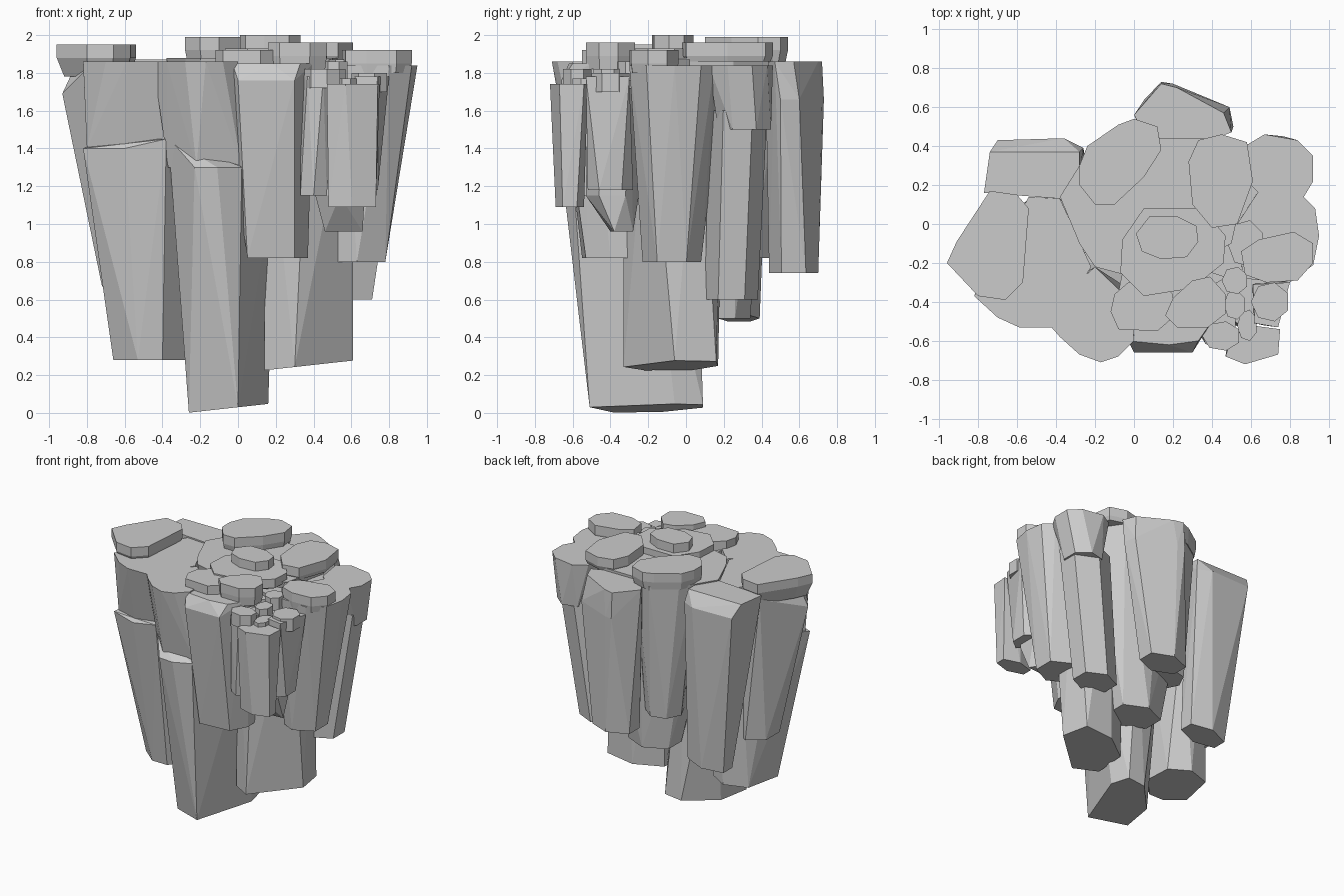
import bpy, bmesh
from math import cos, sin, pi


def hull(name, pts):
    """Faceted rock: convex hull around a few rings of points."""
    bm = bmesh.new()
    for p in pts:
        bm.verts.new(p)
    res = bmesh.ops.convex_hull(bm, input=bm.verts[:])
    junk = {g for g in res["geom_interior"] + res["geom_unused"] if isinstance(g, bmesh.types.BMVert)}
    bmesh.ops.delete(bm, geom=list(junk), context='VERTS')
    bmesh.ops.dissolve_limit(bm, angle_limit=0.03, verts=bm.verts[:], edges=bm.edges[:])
    bmesh.ops.recalc_face_normals(bm, faces=bm.faces[:])
    me = bpy.data.meshes.new(name)
    bm.to_mesh(me)
    bm.free()
    bpy.context.collection.objects.link(bpy.data.objects.new(name, me))


def ring(box, z, n=6, turn=0.5, tilt=0.0):
    """n-sided polygon stretched to fill the box x0, x1, y0, y1."""
    x0, x1, y0, y1 = box
    c = [(cos(2 * pi * (i + turn) / n), sin(2 * pi * (i + turn) / n)) for i in range(n)]
    ax, bx = min(p[0] for p in c), max(p[0] for p in c)
    ay, by = min(p[1] for p in c), max(p[1] for p in c)
    return [(x0 + (x1 - x0) * (u - ax) / (bx - ax),
             y0 + (y1 - y0) * (v - ay) / (by - ay), z + tilt * u) for u, v in c]


def flat(s, z, tilt=0.0):
    """Outline written as 'x y' pairs in hundredths, optionally sloping along x."""
    v = [int(t) / 100 for t in s.split()]
    return [(v[i], v[i + 1], z + tilt * v[i]) for i in range(0, len(v), 2)]


def slab(name, outline, z0, z1, shrink=0.94):
    top = flat(outline, z1)
    cx = sum(p[0] for p in top) / len(top)
    cy = sum(p[1] for p in top) / len(top)
    low = [(cx + (x - cx) * shrink, cy + (y - cy) * shrink, z0) for x, y, _ in top]
    mid = [(x, y, z1 - 0.07) for x, y, _ in top]
    hull(name, top + mid + low)


# Large columns hanging from the crown
hull("left_column", flat("-87 -18 -80 -34 -58 -34 -55 10 -74 14", 1.82)
     + flat("-93 -19", 1.69) + ring((-.72, -.48, -.22, .12), .67))
hull("left_back_column", flat("-77 16 -74 37 -28 37 -28 25 -38 13", 1.87)
     + flat("-70 43 -36 44 -26 39", 1.77) + ring((-.56, -.25, .17, .39), .50, tilt=.02))
hull("left_front_crown", flat("-82 -37 -70 -48 -59 -53 -41 -53 -22 -22 -38 13 -54 14", 1.86)
     + flat("-80 -34 -60 -42 -38 -42 -30 -10 -54 10", 1.40))
hull("left_front_column", flat("-82 -37 -60 -45", 1.40) + flat("-38 -48 -28 -20 -35 12 -55 12 -72 -10", 1.45)
     + flat("-66 -20 -53 -31 -40 -31 -26 -15 -27 5 -42 14 -60 8", .28))
hull("front_crown", flat("-45 -50 -38 -58 -28 -67 -17 -71 -8 -68 0 -60 -1 -40 -20 -22 -36 -36", 1.86)
     + flat("-37 -46 -22 -61 2 -56 0 -35 -25 -25", 1.30))
hull("front_column", flat("-37 -48 -32 -20", 1.46) + flat("-23 -65 -11 -66 2 -60", 1.30)
     + flat("20 -20 0 5 -25 0", 1.30)
     + flat("0 -51 -26 -38 -22 -12 -2 9 12 9 16 -6", .03, .11))
hull("centre_front_column", flat("-3 -60 18 -62 33 -60 40 -50 35 -20 -5 -20 -10 -45", 1.85)
     + flat("0 -66 15 -63 30 -66", 1.76) + flat("5 -55 30 -53 37 -40 35 -15 8 -15", .82))
hull("centre_low_column", ring((.14, .61, -.33, .2), 1.8, 6)
     + flat("30 -33 61 -6 57 16 35 17 16 4 14 -22", .21, .11))
hull("right_column", flat("56 -28 80 -30 92 -21 95 -6 93 8 86 15 66 20 53 0", 1.84)
     + ring((.48, .78, -.23, .08), .80))
hull("right_back_crown", flat("57 40 67 46 84 43 92 35 92 22 86 12 66 14 60 20", 1.84)
     + ring((.60, .86, .17, .45), 1.50, 7))
hull("right_back_column", ring((.52, .86, .12, .43), 1.6) + ring((.42, .71, .10, .38), .60))
hull("back_column", flat("0 56 14 72 22 70 46 57 50 47 36 42 8 42", 1.86)
     + flat("14 73 20 72 49 60 51 50 2 52", 1.66) + ring((.05, .37, .44, .70), .74))
hull("back_centre_column", flat("-28 30 -20 8 14 20 15 42 8 50 -4 52 -22 40", 1.88)
     + ring((-.17, .10, .16, .44), .82, 7))
hull("core_column", flat("-38 14 -28 -10 -20 -22 10 -30 50 -10 58 25 45 44 10 44 -28 30", 1.88)
     + ring((-.03, .32, .02, .34), .50))
hull("core_filler", ring((.3, .68, -.3, .28), 1.83, 7) + ring((.4, .6, -.2, .2), 1.2))

# Small cluster at the front right
hull("small_front_column", flat("47 -68 57 -72 74 -67 75 -54 60 -52 50 -58", 1.74)
     + ring((.48, .73, -.69, -.54), 1.09, 6))
hull("small_inner_column", ring((.33, .52, -.64, -.40), 1.78, 7) + ring((.33, .47, -.60, -.42), 1.15))
hull("small_right_column", flat("61 -31 80 -30 74 -53 62 -51", 1.78) + ring((.59, .74, -.52, -.28), 1.18))
hull("small_hidden_column", ring((.42, .68, -.52, -.22), 1.72) + ring((.41, .67, -.53, -.25), 1.15)
     + flat("46 -40 66 -38 60 -28", .96))

# Pebble-like caps of the small cluster
for i, (b, z) in enumerate([((.35, .54, -.65, -.5), 1.82), ((.46, .57, -.49, -.34), 1.82),
                            ((.53, .63, -.6, -.44), 1.77), ((.45, .58, -.36, -.22), 1.86),
                            ((.48, .66, -.22, .02), 1.87), ((.60, .79, -.5, -.30), 1.80)]):
    hull(f"small_cap_{i + 1}", ring(b, z, 7) + ring(b, z - .1, 7))

# Flat slabs lying on the crown
slab("left_slab", "-96 -20 -80 -37 -66 -39 -57 -30 -54 8 -60 15 -74 17 -83 2 -91 -9", 1.78, 1.95, .82)
slab("back_centre_slab", "-28 20 -20 10 -10 10 5 24 14 38 12 50 0 54 -8 51 -24 40 -28 30", 1.86, 1.99)
slab("back_right_slab", "28 32 33 43 45 46 58 42 61 22 53 0 40 -2 30 10", 1.86, 1.96)
slab("middle_plateau", "-7 -25 5 -37 30 -33 46 -20 47 -6 35 8 5 8 -6 -8", 1.85, 1.93)
slab("middle_slab", "1 -5 4 -14 14 -18 27 -17 33 -9 32 -1 22 4 8 4", 1.9, 2.0)
slab("front_slab", "-12 -45 -8 -54 12 -55 20 -48 20 -36 12 -29 -3 -30 -10 -36", 1.82, 1.92)
slab("front_right_slab", "16 -47 22 -53 38 -53 47 -46 47 -36 39 -27 30 -29 20 -38", 1.82, 1.96)
slab("right_slab", "55 -14 57 -26 68 -30 84 -29 92 -20 92 -10 82 -4 64 -8", 1.80, 1.92)
